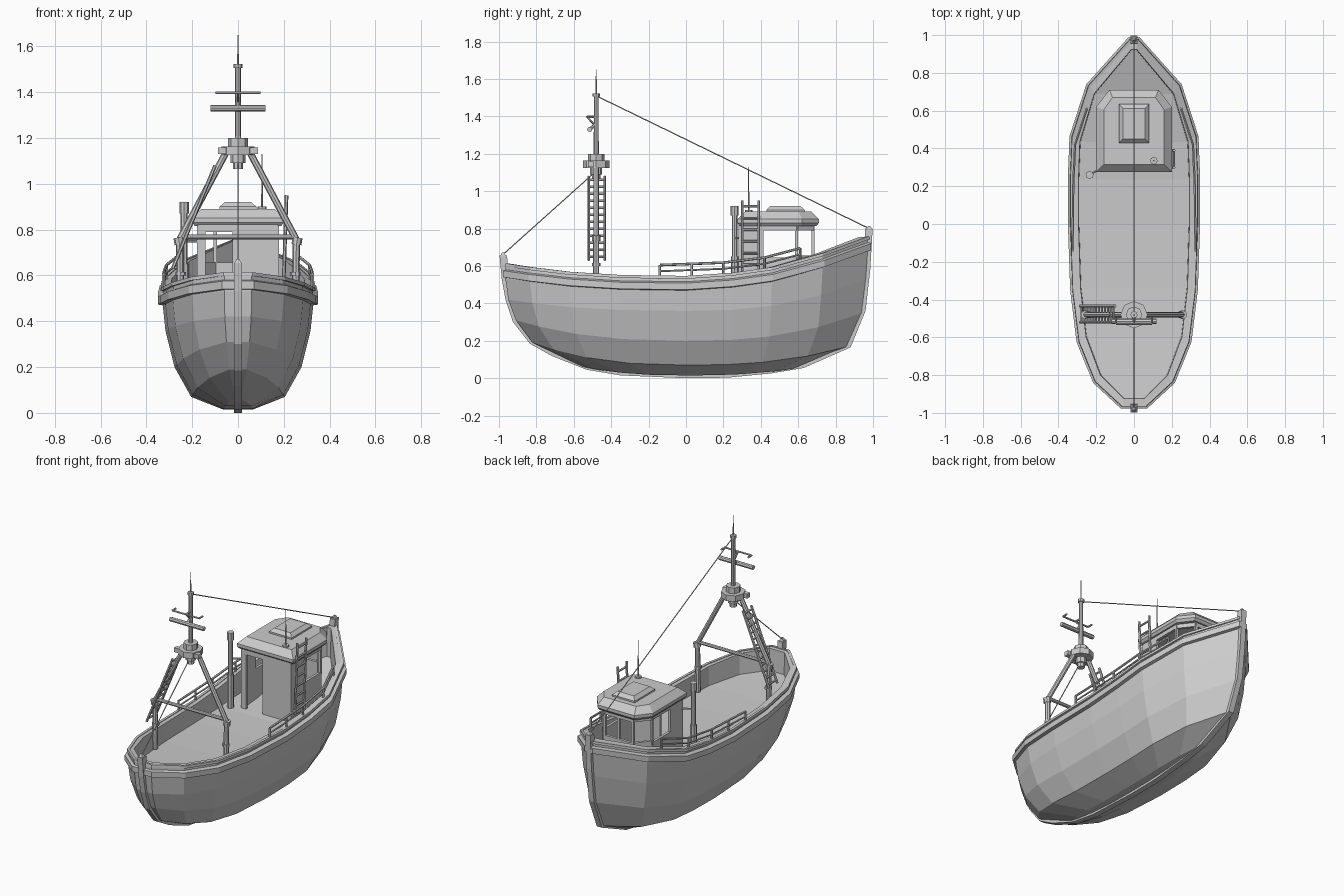
import bpy, bmesh, math
from mathutils import Vector, Matrix

if "Cube" in bpy.data.objects:
    bpy.data.objects.remove(bpy.data.objects["Cube"])


def finish(bm, name):
    bmesh.ops.recalc_face_normals(bm, faces=bm.faces)
    me = bpy.data.meshes.new(name)
    bm.to_mesh(me)
    bm.free()
    ob = bpy.data.objects.new(name, me)
    bpy.context.collection.objects.link(ob)
    return ob


def skin(name, rings, cap=True, loop=False):
    """Join equal-length closed rings of points with quads."""
    bm = bmesh.new()
    vs = [[bm.verts.new(p) for p in r] for r in rings]
    n = len(vs[0])
    pairs = list(zip(vs, vs[1:])) + ([(vs[-1], vs[0])] if loop else [])
    for a, b in pairs:
        for i in range(n):
            j = (i + 1) % n
            bm.faces.new((a[i], a[j], b[j], b[i]))
    if cap and not loop:
        bm.faces.new(vs[0])
        bm.faces.new(vs[-1])
    return finish(bm, name)


def rods(name, segs, n=8):
    """Straight bars: (start, end, radius[, end radius])."""
    bm = bmesh.new()
    for s in segs:
        p, q = Vector(s[0]), Vector(s[1])
        d = q - p
        m = Matrix.Translation((p + q) / 2) @ d.to_track_quat('Z', 'Y').to_matrix().to_4x4()
        if n == 4:
            m = m @ Matrix.Rotation(math.pi / 4, 4, 'Z')
        bmesh.ops.create_cone(bm, cap_ends=True, segments=n, radius1=s[2],
                              radius2=s[3] if len(s) > 3 else s[2], depth=d.length, matrix=m)
    return finish(bm, name)


def path(pts, r):
    return [(a, b, r) for a, b in zip(pts, pts[1:])]


def panels(name, items, t=0.016):
    """Upright wall panels: (x0, y0, x1, y1, z0, z1)."""
    bm = bmesh.new()
    for x0, y0, x1, y1, z0, z1 in items:
        m = (Matrix.Translation(((x0 + x1) / 2, (y0 + y1) / 2, (z0 + z1) / 2))
             @ Matrix.Rotation(math.atan2(y1 - y0, x1 - x0), 4, 'Z')
             @ Matrix.Diagonal((math.hypot(x1 - x0, y1 - y0) + t * 0.5, t, z1 - z0, 1)))
        bmesh.ops.create_cube(bm, size=1, matrix=m)
    return finish(bm, name)


def ladder(name, foot, head, half, count, r):
    f, h, o = Vector(foot), Vector(head), Vector((0, half, 0))
    segs = [(f + o, h + o, r), (f - o, h - o, r)]
    for i in range(count):
        c = f.lerp(h, (i + 0.5) / count)
        segs.append((c - o, c + o, r * 0.8))
    return rods(name, segs, 6)


# Hull, bulwark and deck: stations (y, half width, sheer height) lofted over levels
ST = [(-.96, .06, .61), (-.83, .2, .59), (-.62, .285, .565), (-.35, .318, .548), (0, .33, .543),
      (.25, .33, .56), (.46, .322, .59), (.73, .235, .665), (.975, .015, .755)]
# (stern y, bow y, width factor, (mid z, stern z, bow z) or None for the sheer)
LV = [(-.55, .63, .2, (.015, .06, .06)), (-.82, .87, .62, (.07, .19, .17)),
      (-.91, .945, .84, (.2, .31, .35)), (-.95, .965, .96, (.36, .42, .53)),
      (-.965, .975, 1, (.485, .53, .69)), (-.965, .975, .98, None),
      (-.925, .925, .89, None), (-.92, .92, .88, (.43, .47, .57))]


def level_point(st, lv):
    y, w, zt = st
    s = y / (.96 if y < 0 else .975)
    z = zt
    if lv[3]:
        mid, stern, bow = lv[3]
        z = mid + ((stern if s < 0 else bow) - mid) * abs(s) ** 2.5
    return w * lv[2], abs(s) * (lv[0] if s < 0 else lv[1]), z


rings = []
for st in ST:
    right = [level_point(st, lv) for lv in LV]
    rings.append(right + [(-x, y, z) for x, y, z in reversed(right)])
hull = skin("hull", rings, cap=False)
bm = bmesh.new()
bm.from_mesh(hull.data)
bm.verts.ensure_lookup_table()
n = 2 * len(LV)
for base in (0, n * (len(ST) - 1)):
    for k in range(len(LV) - 1):
        bm.faces.new([bm.verts[base + i] for i in (k, k + 1, n - 2 - k, n - 1 - k)])
bmesh.ops.recalc_face_normals(bm, faces=bm.faces)
bm.to_mesh(hull.data)
bm.free()


# Rub rail and cap strip running round the hull
def girdle(name, section):
    loop = ST + [(y, -w, z) for y, w, z in reversed(ST)]
    out = []
    for i, (y, w, z) in enumerate(loop):
        a, b = loop[i - 1], loop[(i + 1) % len(loop)]
        d = Vector((b[1] - a[1], b[0] - a[0])).normalized()
        out.append([(w + d.y * o, y - d.x * o, z + h) for o, h in section])
    return skin(name, out, loop=True)


girdle("rub_rail", [(-.01, -.075), (.02, -.07), (.02, -.035), (-.01, -.025)])
girdle("bulwark_cap", [(-.008, -.012), (.008, -.012), (.006, .004), (-.01, .004)])

# Keel with stern post and stem
KEEL = [(-.997, .655), (-.985, .53), (-.965, .42), (-.925, .3), (-.835, .185), (-.72, .12),
        (-.53, .045), (-.35, .015), (0, .0), (.22, .003), (.45, .025), (.63, .055),
        (.88, .165), (.96, .36), (.985, .58), (.998, .8)]
skin("keel", [[(-.018, y, z), (.018, y, z), (.018, y * .96, z + (.6 - z) * .05 * (z < .6)),
               (-.018, y * .96, z + (.6 - z) * .05 * (z < .6))] for y, z in KEEL])
rods("post_caps", [((0, -.978, .65), (0, -.978, .672), .024, .008),
                   ((0, .979, .795), (0, .979, .815), .024, .008)], 4)

# Cabin walls, with an open doorway aft and open windows forward
P = [(.17, .29), (.17, .59), (.1, .68), (-.1, .68), (-.17, .59), (-.17, .29)]
walls = [(*a, *b, .44, .645) for a, b in zip(P, P[1:])]
walls += [(*a, *b, .79, .83) for a, b in zip(P, P[1:])]
walls += [(s * .17, .29, s * .17, .41, .44, .84) for s in (-1, 1)]
walls += [(-.02, .29, .17, .29, .44, .84), (-.17, .29, -.02, .29, .79, .84),
          (-.17, .29, -.145, .29, .44, .84)]
panels("cabin_walls", walls)
rods("window_pillars", [((x, y, .63), (x, y, .83), .011) for x, y in P[1:5] + [(0, .68)]], 4)
rods("window_sills", [((*a, .648), (*b, .648), .012) for a, b in zip(P[1:], P[2:5])], 4)


# Cabin roof and hatch
def outline(i, z):
    a = .2 - i
    return [(a, .275 + i, z), (a, .62 - i * .4, z), (.13 - i * .4, .71 - i, z),
            (-.13 + i * .4, .71 - i, z), (-a, .62 - i * .4, z), (-a, .275 + i, z)]


skin("cabin_roof", [outline(.012, .815), outline(0, .83), outline(0, .85), outline(.04, .89)])


def rect(x, y0, y1, z):
    return [(-x, y0, z), (x, y0, z), (x, y1, z), (-x, y1, z)]


skin("roof_hatch", [rect(.08, .43, .635, .885), rect(.08, .43, .635, .9), rect(.058, .45, .612, .92)])

# Roof aerial, exhaust pipe and cabin ladder
rods("roof_aerial", [((.105, .335, .88), (.105, .335, .9), .02),
                     ((.105, .335, .9), (.105, .335, 1.13), .004, .002)])
rods("exhaust_pipe", [((-.235, .26, .43), (-.235, .26, .65), .02),
                      ((-.235, .26, .65), (-.235, .26, .88), .015),
                      ((-.235, .26, .87), (-.235, .26, .92), .021)])
rods("exhaust_bracket", [((-.235, .26, .75), (-.17, .3, .75), .006)], 6)
ladder("cabin_ladder", (.195, .345, .45), (.212, .345, .95), .045, 8, .008)

# Side handrails with stanchions
rail = [(.325, -.14, .605), (.322, .2, .618), (.312, .42, .645), (.25, .61, .695)]
segs = []
for s in (-1, 1):
    top = [Vector((s * x, y, z)) for x, y, z in rail]
    low = [p - Vector((0, 0, .033)) for p in top]
    segs += path(top, .007) + path(low, .005)
    for p in top + [top[0].lerp(top[1], .5)]:
        segs.append((p, p - Vector((0, 0, .075)), .007))
rods("handrails", segs, 6)

# Mast frame
M = -.48
frame = []
for s in (-1, 1):
    frame += [((s * .25, M, .45), (s * .255, M, .75), .016),
              ((s * .255, M, .735), (s * .26, M, .765), .022),
              ((s * .258, M, .75), (s * .045, M, 1.15), .015),
              ((s * .25, M, .6), (s * .25, M, .615), .022)]
frame.append(((-.25, M, .768), (.25, M, .768), .011))
rods("mast_frame", frame)
ladder("mast_ladder", (-.285, M + .003, .63), (-.1, M + .003, 1.08), .043, 12, .008)

# Mast head collar, mast pole and lamp
rods("mast_collar", [((0, M, 1.125), (0, M, 1.163), .072), ((0, M, 1.163), (0, M, 1.2), .043),
                     ((0, M, 1.09), (0, M, 1.125), .032), ((0, M, 1.065), (0, M, 1.09), .022)])
panels("collar_bracket", [(-.08, -.51, .08, -.51, 1.13, 1.158)], .03)
rods("mast_pole", [((0, M, 1.19), (0, M, 1.51), .014, .012), ((0, M, 1.505), (0, M, 1.522), .019),
                   ((0, M, 1.52), (0, M, 1.65), .004, .002)])

# Radar bar and aerial yard
rods("radar_bar", [((-.12, -.515, 1.33), (.12, -.515, 1.33), .014),
                   ((0, -.515, 1.33), (0, M, 1.36), .009)])
rods("aerial_yard", path([(-.095, -.495, 1.397), (-.095, -.53, 1.397), (.095, -.53, 1.397),
                          (.095, -.495, 1.397)], .006)
     + [((0, -.53, 1.397), (0, M, 1.397), .007), ((0, -.53, 1.397), (0, M, 1.345), .005)], 6)

# Rigging stays
rods("stays", [((0, M, 1.51), (0, .98, .8), .003), ((0, M - .02, 1.09), (0, -.98, .66), .003)], 6)
